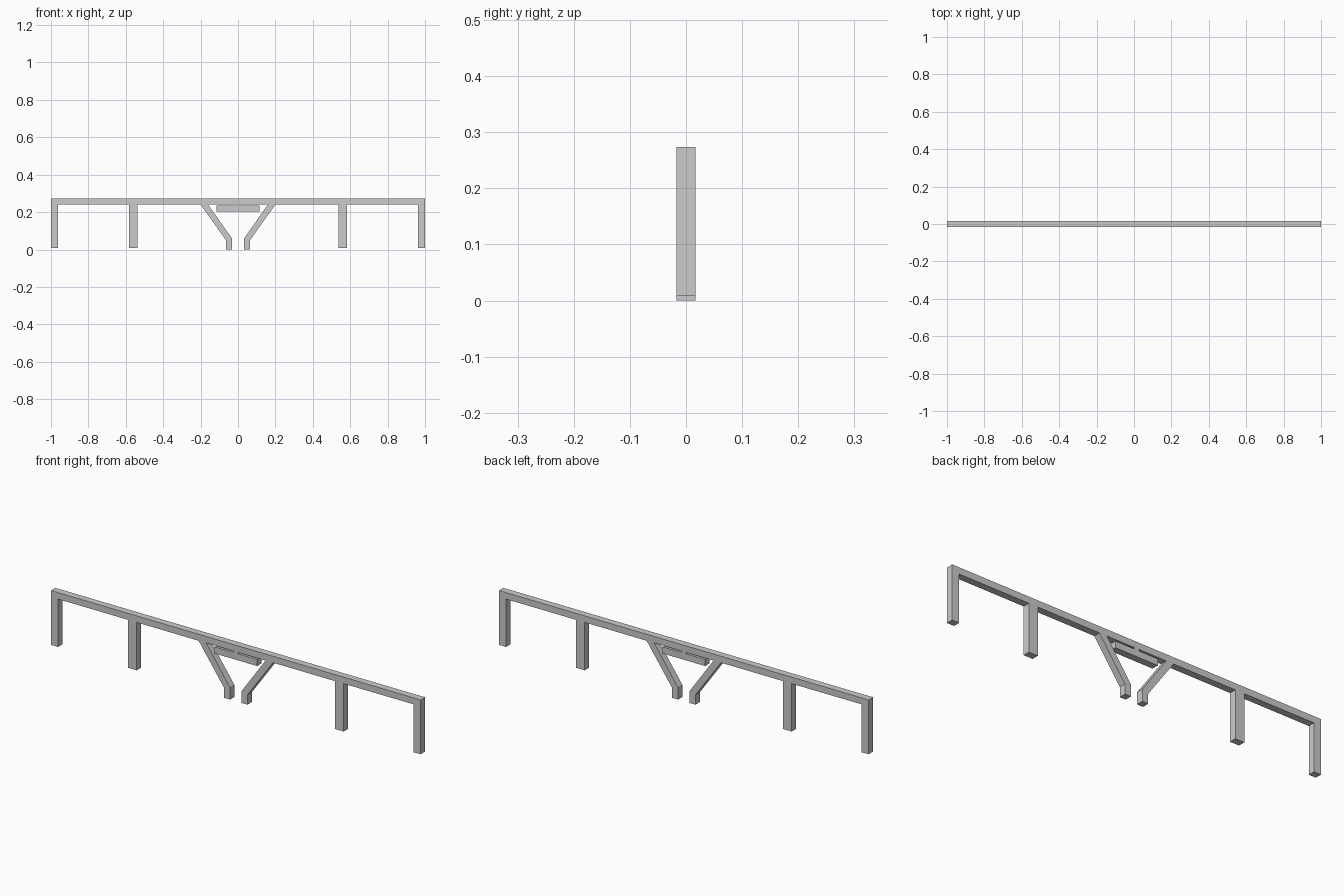
import bpy
import bmesh

if "Cube" in bpy.data.objects:
    bpy.data.objects.remove(bpy.data.objects["Cube"])

HALF_DEPTH = 0.017
BEAM_TOP, BEAM_BOTTOM = 0.274, 0.242
LEG_BOTTOM = 0.008


def extrude_profile(name, points):
    """Extrude an outline in the xz plane through the full depth."""
    bm = bmesh.new()
    face = bm.faces.new([bm.verts.new((x, -HALF_DEPTH, z)) for x, z in points])
    result = bmesh.ops.extrude_face_region(bm, geom=[face])
    verts = [v for v in result["geom"] if isinstance(v, bmesh.types.BMVert)]
    bmesh.ops.translate(bm, vec=(0, 2 * HALF_DEPTH, 0), verts=verts)
    bmesh.ops.recalc_face_normals(bm, faces=bm.faces)
    mesh = bpy.data.meshes.new(name)
    bm.to_mesh(mesh)
    bm.free()
    obj = bpy.data.objects.new(name, mesh)
    bpy.context.collection.objects.link(obj)
    return obj


def block(name, x0, x1, z0, z1):
    return extrude_profile(name, [(x0, z0), (x1, z0), (x1, z1), (x0, z1)])


# Long top rail
block("top_rail", -1, 1, BEAM_BOTTOM, BEAM_TOP)

# Plate hung below the rail on a short stem
block("center_plate", -0.115, 0.115, 0.203, 0.235)
block("plate_stem", -0.012, 0.012, 0.235, BEAM_BOTTOM)

# Mirrored legs and bent braces
brace = [(0.031, 0.0), (0.063, 0.0), (0.063, 0.048),
         (0.201, BEAM_BOTTOM), (0.161, BEAM_BOTTOM), (0.031, 0.058)]
for side, s in (("left", -1), ("right", 1)):
    block(f"{side}_end_leg", s * 0.962, s * 1.0, LEG_BOTTOM, BEAM_BOTTOM)
    block(f"{side}_inner_leg", s * 0.536, s * 0.584, LEG_BOTTOM, BEAM_BOTTOM)
    extrude_profile(f"{side}_brace", [(s * x, z) for x, z in brace])
